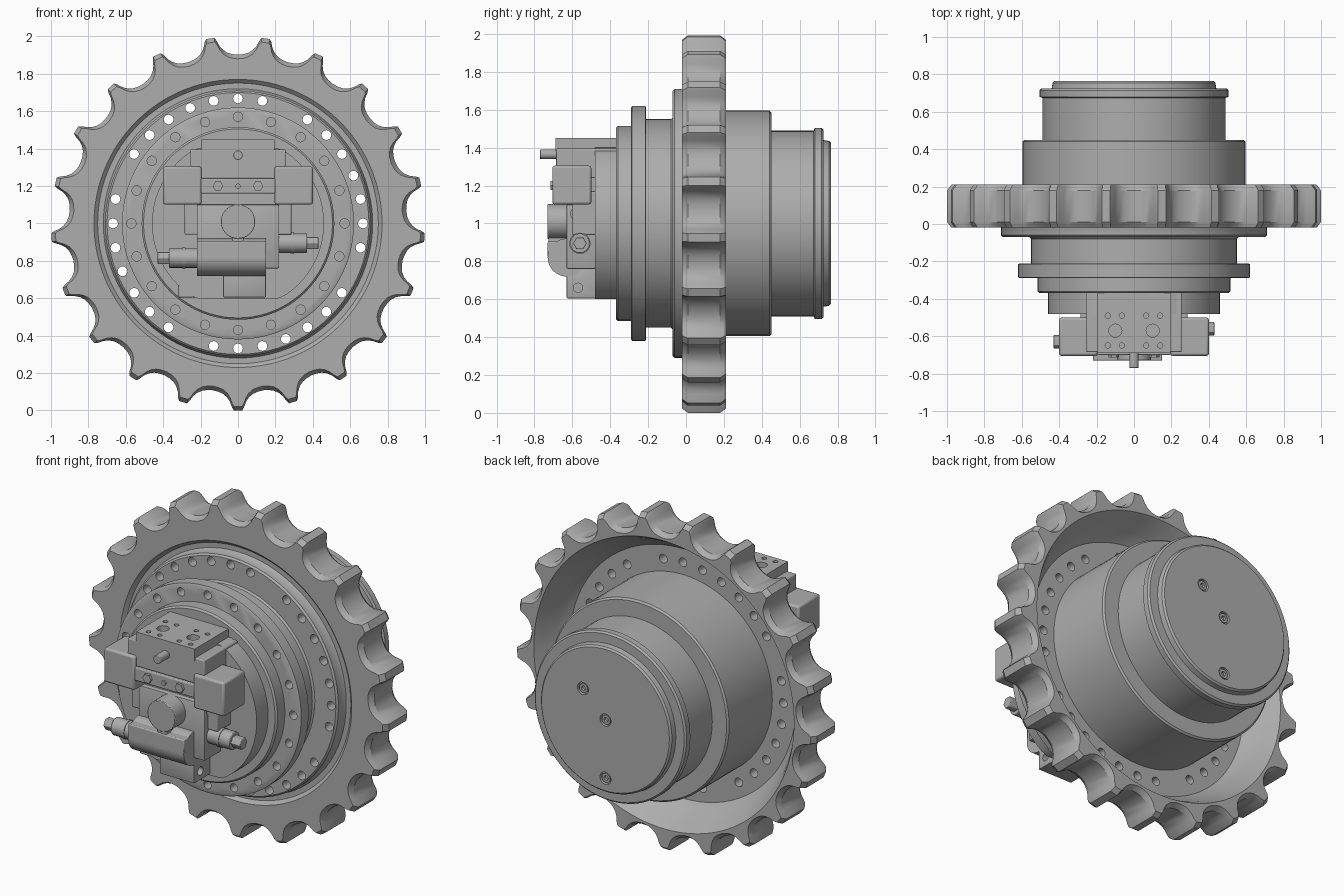
import bpy, bmesh, math
from mathutils import Vector

if "Cube" in bpy.data.objects:
    bpy.data.objects.remove(bpy.data.objects["Cube"], do_unlink=True)

steel = bpy.data.materials.new("steel grey")
steel.use_nodes = True
GREY = (0.42, 0.42, 0.42, 1)
steel.diffuse_color = GREY
steel.node_tree.nodes["Principled BSDF"].inputs["Base Color"].default_value = GREY
parts = []
CZ = 1.0  # height of the wheel axis


def finish(name, bm, bevel=0):
    bmesh.ops.recalc_face_normals(bm, faces=bm.faces)
    mesh = bpy.data.meshes.new(name)
    bm.to_mesh(mesh)
    bm.free()
    mesh.materials.append(steel)
    ob = bpy.data.objects.new(name, mesh)
    bpy.context.scene.collection.objects.link(ob)
    if bevel:
        mod = ob.modifiers.new("soft edges", "BEVEL")
        mod.width = bevel
        mod.segments = 2
    parts.append(ob)
    return ob


def loft(bm, rings, closed=False):
    """Skin rings of equal length; cap the ends unless closed."""
    loops = [[bm.verts.new(p) for p in ring] for ring in rings]
    n = len(loops[0])
    pairs = list(zip(loops, loops[1:])) + ([(loops[-1], loops[0])] if closed else [])
    for a, b in pairs:
        for i in range(n):
            j = (i + 1) % n
            bm.faces.new((a[i], a[j], b[j], b[i]))
    if not closed:
        bm.faces.new(loops[0])
        bm.faces.new(loops[-1])


def lathe(name, profile, closed=False, n=80):
    """Revolve (radius, y) points round the wheel axis."""
    bm = bmesh.new()
    turn = [math.tau * i / n for i in range(n)]
    loft(bm, [[(r * math.sin(t), y, CZ + r * math.cos(t)) for t in turn] for r, y in profile], closed)
    return finish(name, bm)


def add_rod(bm, start, end, r, n):
    a, b = Vector(start), Vector(end)
    q = (b - a).to_track_quat("Z", "Y")
    ring = [q @ Vector((r * math.cos(math.tau * i / n), r * math.sin(math.tau * i / n), 0)) for i in range(n)]
    loft(bm, [[a + p for p in ring], [b + p for p in ring]])


def rod(name, start, end, r, n=32, bevel=0):
    bm = bmesh.new()
    add_rod(bm, start, end, r, n)
    return finish(name, bm, bevel)


def box(name, x, y, z, bevel=0.006):
    bm = bmesh.new()
    loft(bm, [[(x[0], y[0], h), (x[1], y[0], h), (x[1], y[1], h), (x[0], y[1], h)] for h in z])
    return finish(name, bm, bevel)


def drill(ob, holes):
    """Cut (start, end, radius) holes, then drop the cutter."""
    bm = bmesh.new()
    for start, end, r in holes:
        add_rod(bm, start, end, r, 16)
    cutter = finish("hole_cutter", bm)
    cutter.hide_render = True
    mod = ob.modifiers.new("holes", "BOOLEAN")
    mod.operation = "DIFFERENCE"
    mod.solver = "EXACT"
    mod.object = cutter
    dep = bpy.context.evaluated_depsgraph_get()
    mesh = bpy.data.meshes.new_from_object(ob.evaluated_get(dep))
    ob.modifiers.clear()
    ob.data = mesh
    parts.remove(cutter)
    bpy.data.objects.remove(cutter, do_unlink=True)


def around(r, count, y0, y1, size, skip=()):
    out = []
    for k in range(count):
        if k not in skip:
            t = math.tau * k / count
            x, z = r * math.sin(t), CZ + r * math.cos(t)
            out.append(((x, y0, z), (x, y1, z), size))
    return out


# Sprocket rim: 21 teeth with rounded roller gaps and a dished back
TEETH = 21
half_gap = [(0, .902), (2, .906), (3.6, .915), (5, .932), (6, .955), (6.7, .984), (7.3, 1.0)]
gap = [(-a, r) for a, r in half_gap[:0:-1]] + half_gap
outline = [(math.radians(a + k * 360 / TEETH), r) for k in range(TEETH) for a, r in gap]


def rim_ring(y, inset=None, radius=None):
    return [((radius or r - inset) * math.sin(t), y, CZ + (radius or r - inset) * math.cos(t))
            for t, r in outline]


bm = bmesh.new()
loft(bm, [rim_ring(-.02, radius=.77), rim_ring(-.02, inset=.022), rim_ring(.01, inset=0),
          rim_ring(.18, inset=0), rim_ring(.21, inset=.022), rim_ring(.21, radius=.865),
          rim_ring(.16, radius=.835), rim_ring(.09, radius=.80), rim_ring(.05, radius=.77),
          rim_ring(.03, radius=.75), rim_ring(0, radius=.75)], closed=True)
finish("sprocket_rim", bm)

# Bolted plate between rim and hub
plate = lathe("bolt_plate", [(.54, -.07), (.70, -.07), (.71, -.06), (.71, -.02), (.72, 0),
                             (.755, 0), (.755, .03), (.54, .03)], closed=True)
drill(plate, around(.668, 32, -.2, .2, .026, skip=(2, 10, 18, 26)))

# Hub drum and end cover at the back
lathe("hub_drum", [(.53, -.06), (.595, .0), (.595, .44), (.585, .45), (.49, .45),
                   (.49, .68), (.48, .69)])
cover = lathe("end_cover", [(.48, .67), (.505, .68), (.505, .715), (.495, .725), (.44, .725),
                            (.435, .755), (.425, .765)])
plugs = [(0, CZ), (.15, CZ + .15), (0, CZ - .35)]
drill(cover, [((x, .745, z), (x, .8, z), .037) for x, z in plugs])
for x, z in plugs:
    plug = rod("cover_plug", (x, .735, z), (x, .76, z), .028, 24)
    drill(plug, [((x, .745, z), (x, .8, z), .014)])

# Front drum, bolt flange and motor seat
lathe("front_drum", [(.55, -.22), (.55, -.08), (.56, -.07), (.56, -.05)])
flange = lathe("front_flange", [(.61, -.29), (.62, -.285), (.62, -.215), (.61, -.21)])
drill(flange, around(.57, 20, -.4, -.235, .025))
lathe("motor_seat", [(.505, -.37), (.515, -.36), (.515, -.28)])

# Round motor housing with flattened top and bottom
bm = bmesh.new()
ring = [(.46 * math.cos(math.tau * i / 64), max(.6, min(1.4, CZ + .46 * math.sin(math.tau * i / 64))))
        for i in range(64)]
loft(bm, [[(x, y, z) for x, z in ring] for y in (-.48, -.36)])
finish("motor_housing", bm)
box("housing_foot", (-.32, 0), (-.48, -.36), (.605, .8))

# Port block on top
box("port_block_base", (-.255, .255), (-.685, -.36), (1.24, 1.395))
port = box("port_block_top", (-.195, .195), (-.69, -.36), (1.38, 1.45), 0)
holes = [((x, -.57, 1.41), (x, -.57, 1.5), .035) for x in (-.1, .1)]
holes += [((x, y, 1.41), (x, y, 1.5), .014) for x in (-.14, -.065, .065, .14) for y in (-.49, -.65)]
drill(port, holes)
rod("locating_pin", (0, -.77, 1.365), (0, -.66, 1.365), .025, 24, .003)

# Valve boxes and the bolted bridge between them
for side, label in ((-1, "right"), (1, "left")):
    box(label + "_valve_box", sorted((side * .195, side * .4)), (-.705, -.5), (1.1, 1.305), .012)
    rod(label + "_bridge_bolt", (side * .107, -.715, 1.2), (side * .107, -.68, 1.2), .028, 6)
box("valve_bridge", (-.2, .2), (-.7, -.4), (1.16, 1.24))
rod("bridge_screw", (0, -.71, 1.2), (0, -.69, 1.2), .014, 16)

# Central valve body
box("valve_body_upper", (-.285, .285), (-.6, -.4), (.94, 1.17))
body = box("valve_body_lower", (-.22, .22), (-.63, -.4), (.76, 1.1))
drill(body, [((.19, -.58, 1.05), (.3, -.58, 1.05), .03)])
rod("round_boss", (0, -.73, 1.01), (0, -.55, 1.01), .092, 40, .004)
box("boss_neck", (-.03, .03), (-.725, -.6), (.82, .96))

# Cross valve with rounded front lower edge
rod("cross_valve", (-.22, -.63, .82), (.15, -.63, .82), .1, 40)
box("cross_valve_top", (-.22, .15), (-.73, -.55), (.82, .905))

# Lower drain block with side port
drain = box("drain_block", (-.08, .15), (-.63, -.4), (.605, .78))
drill(drain, [((.1, -.57, .66), (.3, -.57, .66), .025)])

# Side fittings, each a stepped barrel with a hex end
for label, side, y, z, root in (("right", -1, -.63, .815, .2), ("left", 1, -.56, .895, .2)):
    rod(label + "_fitting_barrel", (side * root, y, z), (side * .37, y, z), .052, 24, .004)
    rod(label + "_fitting_collar", (side * .28, y, z), (side * .30, y, z), .056, 24)
    rod(label + "_fitting_hex", (side * .36, y, z), (side * .43, y, z), .036, 6, .003)

# Smooth curved faces while keeping edges crisp
bpy.ops.object.select_all(action="DESELECT")
for ob in parts:
    ob.select_set(True)
bpy.context.view_layer.objects.active = parts[0]
bpy.ops.object.shade_smooth_by_angle(angle=math.radians(30))
